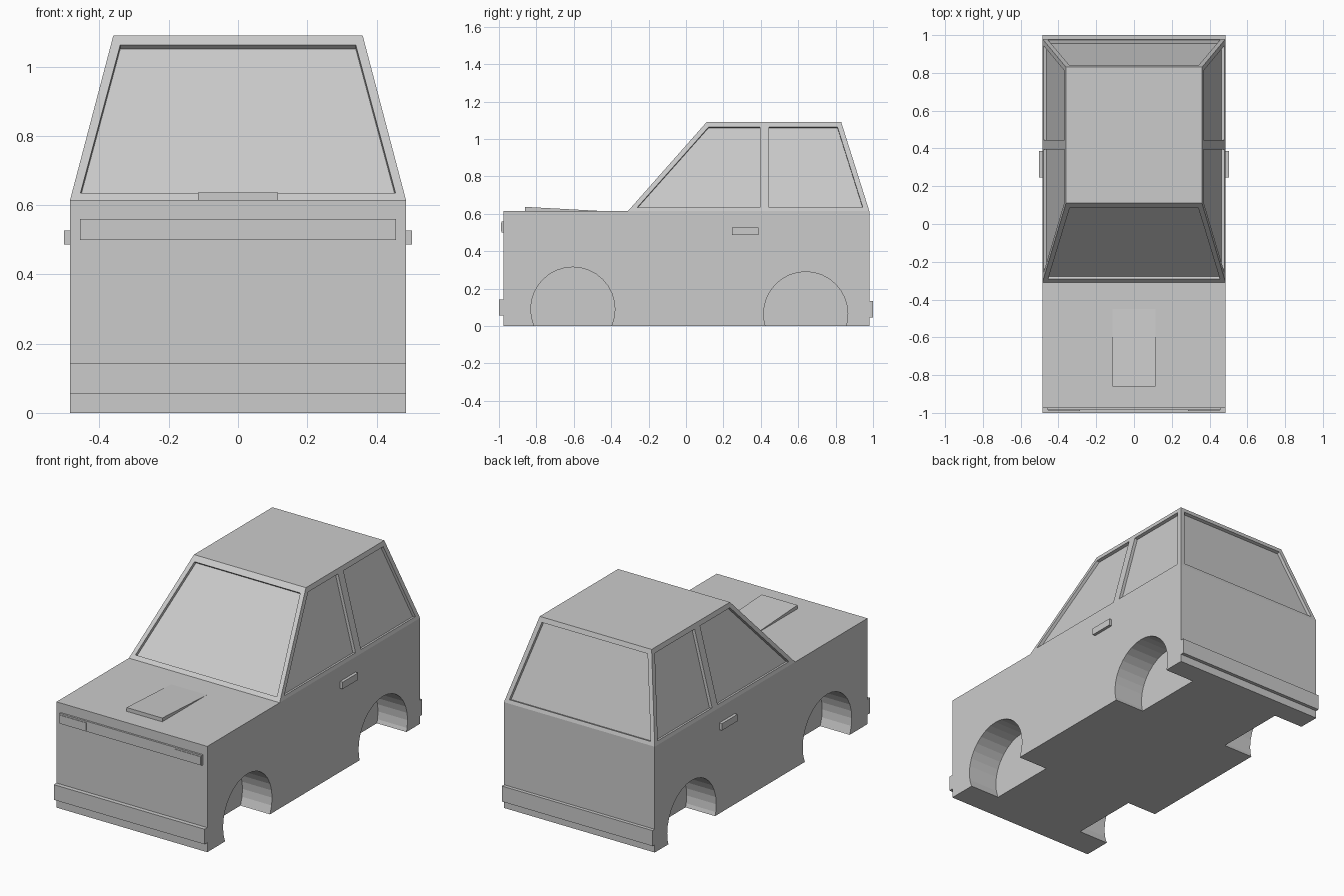
import bpy, bmesh
from math import pi
from mathutils import Vector, Matrix

cube = bpy.data.objects.get("Cube")
if cube:
    bpy.data.objects.remove(cube, do_unlink=True)

paint = bpy.data.materials.new("light grey")
paint.use_nodes = True
grey = (0.6, 0.6, 0.6, 1)
paint.diffuse_color = grey
for node in paint.node_tree.nodes:
    if node.type == 'BSDF_PRINCIPLED':
        node.inputs["Base Color"].default_value = grey

HALF, BELT, ROOF = 0.485, 0.615, 1.09
FRONT, REAR = -0.975, 0.98


def finish(bm, name):
    bmesh.ops.recalc_face_normals(bm, faces=bm.faces)
    mesh = bpy.data.meshes.new(name)
    bm.to_mesh(mesh)
    bm.free()
    mesh.materials.append(paint)
    obj = bpy.data.objects.new(name, mesh)
    bpy.context.collection.objects.link(obj)
    return obj


def add_loft(bm, lower, upper):
    """Closed solid between two matching rings of points."""
    a = [bm.verts.new(p) for p in lower]
    b = [bm.verts.new(p) for p in upper]
    n = len(a)
    bm.faces.new(a)
    bm.faces.new(b)
    for i in range(n):
        j = (i + 1) % n
        bm.faces.new((a[i], a[j], b[j], b[i]))


def ring(hx, y0, y1, z):
    return [(-hx, y0, z), (hx, y0, z), (hx, y1, z), (-hx, y1, z)]


def box(name, x, y, z):
    bm = bmesh.new()
    add_loft(bm, *[[(x[0], y[0], h), (x[1], y[0], h), (x[1], y[1], h), (x[0], y[1], h)] for h in z])
    return finish(bm, name)


def carve(obj, cutter):
    """Subtract the cutter, bake the result and drop the cutter."""
    cutter.hide_render = True
    mod = obj.modifiers.new("carve", 'BOOLEAN')
    mod.operation = 'DIFFERENCE'
    mod.solver = 'EXACT'
    mod.object = cutter
    bpy.context.view_layer.update()
    graph = bpy.context.evaluated_depsgraph_get()
    mesh = bpy.data.meshes.new_from_object(obj.evaluated_get(graph))
    obj.modifiers.clear()
    obj.data = mesh
    bpy.data.objects.remove(cutter, do_unlink=True)


# Lower body with four wheel wells
body = box("body", (-HALF, HALF), (FRONT, REAR), (0, BELT))
bm = bmesh.new()
for side in (-1, 1):
    for y, z in ((-0.605, 0.09), (0.64, 0.065)):
        place = Matrix.Translation((side * 0.445, y, z)) @ Matrix.Rotation(pi / 2, 4, 'Y')
        bmesh.ops.create_cone(bm, cap_ends=True, segments=32, radius1=0.225, radius2=0.225,
                              depth=0.3, matrix=place)
carve(body, finish(bm, "wheel_well_cutter"))

# Tapered cabin
bm = bmesh.new()
add_loft(bm, ring(HALF, -0.31, REAR, BELT), ring(0.36, 0.11, 0.83, ROOF))
cabin = finish(bm, "cabin")


# Points on the sloping cabin walls
def rise(z):
    return (z - BELT) / (ROOF - BELT)


def on_side(side, y, z):
    return Vector((side * (HALF - 0.125 * rise(z)), y, z))


def on_front(x, z):
    return Vector((x, -0.31 + 0.42 * rise(z), z))


def on_back(x, z):
    return Vector((x, REAR - 0.15 * rise(z), z))


# Recessed window panes
SILL, HEAD = 0.635, 1.063
screen = [(-0.455, SILL), (0.455, SILL), (0.34, HEAD), (-0.34, HEAD)]
front_door = [(-0.26, SILL), (0.395, SILL), (0.395, HEAD), (0.12, HEAD)]
rear_quarter = [(0.445, SILL), (0.945, SILL), (0.81, HEAD), (0.445, HEAD)]
panes = [[on_front(*p) for p in screen], [on_back(*p) for p in screen]]
for side in (-1, 1):
    for outline in (front_door, rear_quarter):
        panes.append([on_side(side, *p) for p in outline])
bm = bmesh.new()
for pts in panes:
    normal = (pts[1] - pts[0]).cross(pts[2] - pts[0]).normalized()
    if normal.z < 0:
        normal.negate()
    add_loft(bm, [p - normal * 0.018 for p in pts], [p + normal * 0.04 for p in pts])
carve(cabin, finish(bm, "window_cutter"))

# Bumpers
box("front_bumper", (-HALF, HALF), (-1.0, FRONT), (0.055, 0.143))
box("rear_bumper", (-HALF, HALF), (REAR, 1.0), (0.045, 0.135))

# Grille panel and headlights
box("grille", (-0.457, 0.457), (-0.986, FRONT), (0.5, 0.56))
for side, label in ((1, "left"), (-1, "right")):
    x = sorted((side * 0.285, side * 0.452))
    box(label + "_headlight", x, (-0.989, -0.984), (0.507, 0.551))
    x = sorted((side * HALF, side * 0.502))
    box(label + "_door_handle", x, (0.245, 0.387), (0.487, 0.527))

# Wedge-shaped bonnet scoop
bm = bmesh.new()
profile = [(-0.86, BELT), (-0.86, 0.637), (-0.45, BELT)]
add_loft(bm, *[[(x, y, z) for y, z in profile] for x in (-0.115, 0.115)])
finish(bm, "bonnet_scoop")
